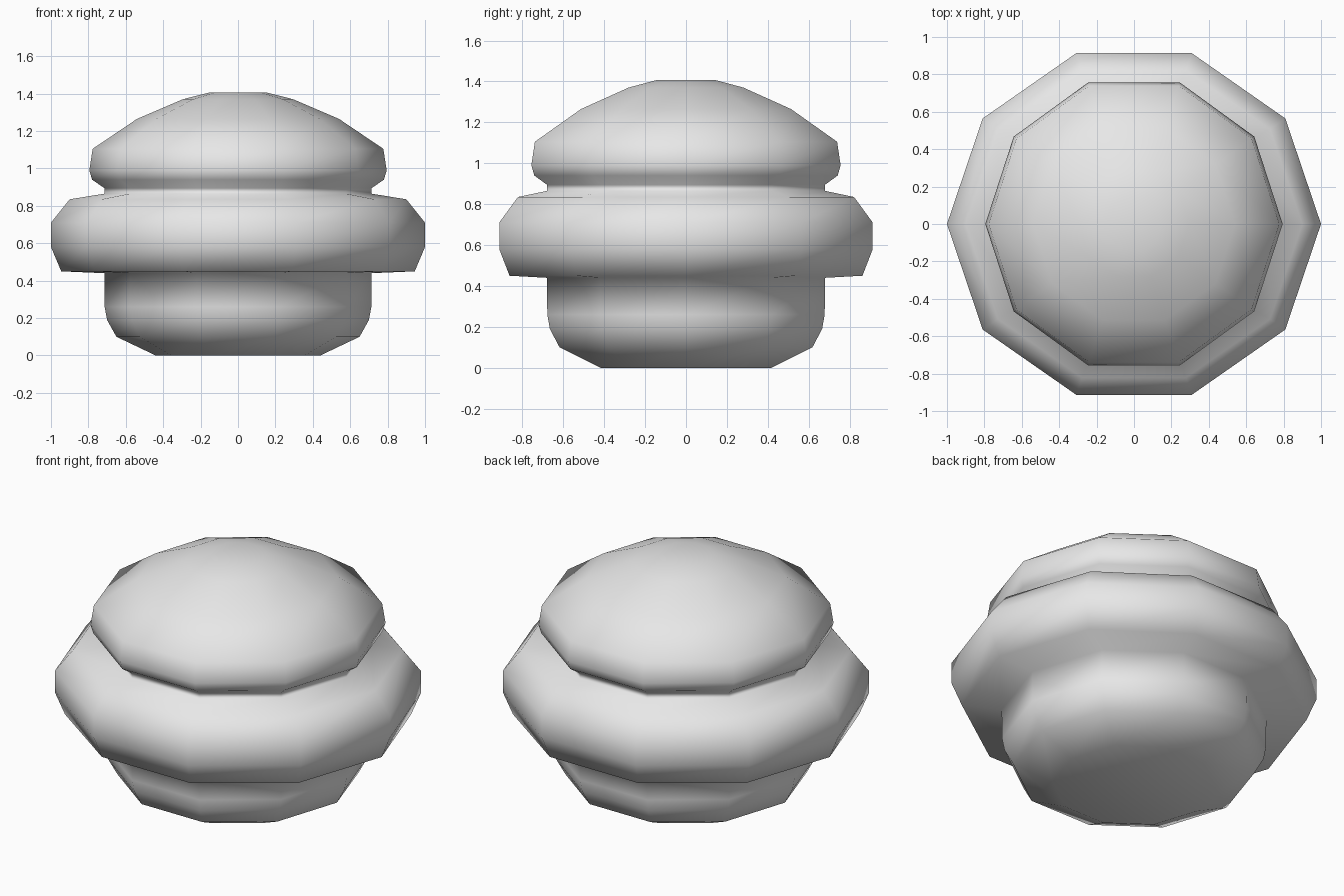
import bpy
import bmesh
from math import cos, sin, tau

cube = bpy.data.objects.get("Cube")
if cube:
    bpy.data.objects.remove(cube, do_unlink=True)

SIDES = 10
RIM_DEPTH = 0.96  # the wide rim is slightly flattened front to back

grey = bpy.data.materials.new("plain_grey")
grey.use_nodes = True
colour = (0.8, 0.8, 0.8, 1)
grey.diffuse_color = colour
grey.node_tree.nodes["Principled BSDF"].inputs["Base Color"].default_value = colour

# Profiles from bottom to top: (radius, height)
base = [(0.44, 0), (0.65, 0.10), (0.70, 0.19), (0.713, 0.26), (0.715, 0.44)]
rim = [(0.945, 0.45), (1.0, 0.58), (1.0, 0.71), (0.90, 0.835)]
neck = [(0.715, 0.865), (0.715, 0.895)]
cap = [(0.78, 0.94), (0.795, 0.99), (0.777, 1.105),
       (0.54, 1.265), (0.295, 1.37), (0.15, 1.407)]


def add_ring(bm, radius, height, depth):
    return [bm.verts.new((radius * cos(tau * i / SIDES),
                          radius * sin(tau * i / SIDES) * depth, height))
            for i in range(SIDES)]


# One continuous faceted body, so the shading flows across the parts
bm = bmesh.new()
rings = []
for part, depth in ((base, 1), (rim, RIM_DEPTH), (neck, 1), (cap, 1)):
    rings += [add_ring(bm, r, z, depth) for r, z in part]

for low, high in zip(rings, rings[1:]):
    for i in range(SIDES):
        j = (i + 1) % SIDES
        bm.faces.new((low[i], low[j], high[j], high[i]))

# Flat underside and crown
bm.faces.new(rings[0][::-1])
bm.faces.new(rings[-1])
for face in bm.faces:
    face.smooth = True

mesh = bpy.data.meshes.new("rounded_knob")
bm.to_mesh(mesh)
bm.free()
mesh.materials.append(grey)
knob = bpy.data.objects.new("rounded_knob", mesh)
bpy.context.collection.objects.link(knob)
